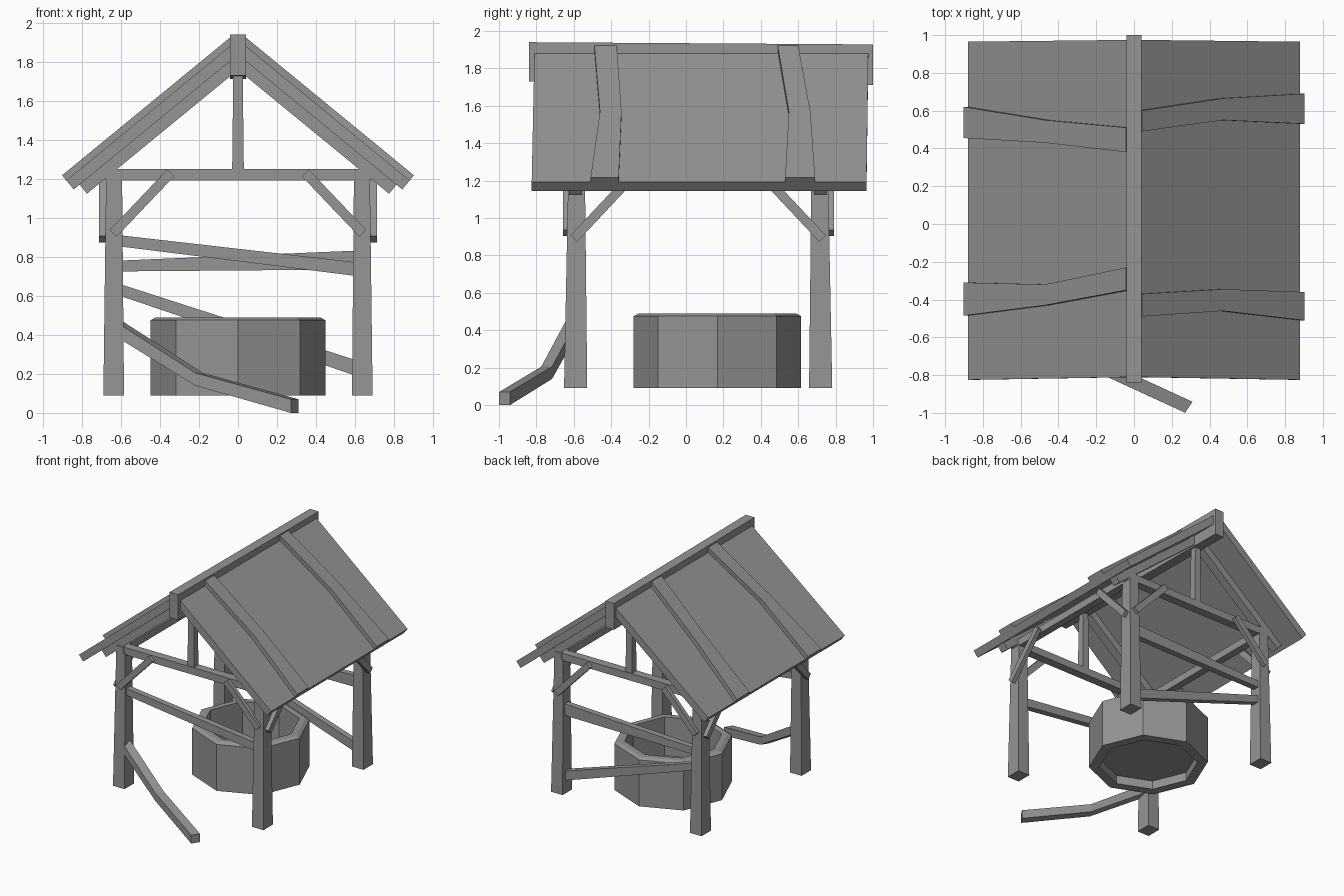
import bpy, bmesh, math
from mathutils import Vector

if "Cube" in bpy.data.objects:
    bpy.data.objects.remove(bpy.data.objects["Cube"], do_unlink=True)

grey = bpy.data.materials.new("plain grey")
grey.use_nodes = True
grey.diffuse_color = (0.3, 0.3, 0.3, 1)
grey.node_tree.nodes["Principled BSDF"].inputs["Base Color"].default_value = (0.3, 0.3, 0.3, 1)


def loft(name, rings, closed=False):
    """Skin a list of equal point rings; cap the ends unless closed."""
    bm = bmesh.new()
    rows = [[bm.verts.new(p) for p in ring] for ring in rings]
    n = len(rows[0])
    pairs = list(zip(rows, rows[1:] + rows[:1])) if closed else list(zip(rows, rows[1:]))
    for a, b in pairs:
        for i in range(n):
            j = (i + 1) % n
            bm.faces.new((a[i], a[j], b[j], b[i]))
    if not closed:
        bm.faces.new(rows[0])
        bm.faces.new(rows[-1])
    bmesh.ops.recalc_face_normals(bm, faces=bm.faces[:])
    mesh = bpy.data.meshes.new(name)
    bm.to_mesh(mesh)
    bm.free()
    mesh.materials.append(grey)
    obj = bpy.data.objects.new(name, mesh)
    bpy.context.collection.objects.link(obj)
    return obj


def flat_ring(x, y, z, hx, hy):
    return [(x + i * hx, y + j * hy, z) for i, j in ((-1, -1), (1, -1), (1, 1), (-1, 1))]


def rail(name, stations, width, side):
    """Plank with upright ends; stations are (x, y, bottom, top)."""
    s = Vector(side).normalized() * width / 2
    loft(name, [[(x - s.x, y - s.y, lo), (x + s.x, y + s.y, lo),
                 (x + s.x, y + s.y, hi), (x - s.x, y - s.y, hi)]
                for x, y, lo, hi in stations])


def bar(name, a, b, width, depth, depth_axis):
    """Square-ended bar between two points."""
    a, b, d = Vector(a), Vector(b), Vector(depth_axis)
    w = (b - a).cross(d).normalized() * width / 2
    d = d * depth / 2
    loft(name, [[p - w - d, p + w - d, p + w + d, p - w + d] for p in (a, b)])


SLOPE = 0.82
NORMAL = Vector((SLOPE, 0, 1)).normalized()


def roof_layer(name, side, stations, low, high):
    """Board on the roof slope; stations are (x, y0, y1), heights along the normal."""
    rings = []
    for x, y0, y1 in stations:
        base = Vector((x, 0, 1.913 - SLOPE * x))
        pts = [base + NORMAL * h + Vector((0, y, 0))
               for h, y in ((low, y0), (low, y1), (high, y1), (high, y0))]
        rings.append([(p.x * side, p.y, p.z) for p in pts])
    loft(name, rings)


# Posts, trusses and braces at the front and back
FRONT, BACK = -0.59, 0.72
for end, y, out in (("front", FRONT, -1), ("back", BACK, 1)):
    face = -0.64 if out < 0 else 0.775
    bar(end + "_tie_beam", (-0.68, y, 1.22), (0.68, y, 1.22), 0.06, 0.07, (0, 1, 0))
    loft(end + "_king_post", [flat_ring(0, y, 1.24, 0.03, 0.03), flat_ring(0, y, 1.76, 0.024, 0.025)])
    for side, s in (("left", 1), ("right", -1)):
        tag = end + "_" + side
        loft(tag + "_post", [flat_ring(s * 0.637, y, 0.09, 0.053, 0.062),
                             flat_ring(s * 0.635, y - 0.005 * out, 1.2, 0.041, 0.045)])
        bar(tag + "_brace", (s * 0.64, face, 0.92), (s * 0.345, face, 1.23), 0.05, 0.035, (0, 1, 0))
        bar(tag + "_side_brace", (s * 0.695, y + out * 0.01, 0.89),
            (s * 0.695, y - out * 0.3, 1.22), 0.05, 0.035, (1, 0, 0))
        roof_layer(tag + "_rafter", s, [(0, y - 0.035, y + 0.035), (0.85, y - 0.035, y + 0.035)], -0.12, -0.06)

# Roof panels, side plates and bent battens
battens = {
    1: [[(0.02, -0.49, -0.37), (0.45, -0.46, -0.345), (0.88, -0.51, -0.36)],
        [(0.02, 0.49, 0.6), (0.45, 0.55, 0.665), (0.88, 0.53, 0.69)]],
    -1: [[(0.02, -0.35, -0.23), (0.45, -0.43, -0.32), (0.88, -0.485, -0.31)],
         [(0.02, 0.38, 0.51), (0.45, 0.43, 0.55), (0.88, 0.455, 0.62)]],
}
for side, s in (("left", 1), ("right", -1)):
    bar(side + "_wall_plate", (s * 0.64, -0.63, 1.22), (s * 0.64, 0.76, 1.22), 0.06, 0.06, (1, 0, 0))
    roof_layer(side + "_roof_panel", s, [(0, -0.81, 0.975), (0.88, -0.825, 0.965)], -0.06, 0)
    for i, stations in enumerate(battens[s]):
        roof_layer(side + "_batten_" + ("front", "back")[i], s, stations, -0.005, 0.034)

rail("ridge_beam", [(0, -0.84, 1.73, 1.94), (0, 1.0, 1.71, 1.928)], 0.08, (1, 0, 0))

# Crooked rails
rail("front_rail", [(-0.62, FRONT, 0.855, 0.912), (0.62, FRONT, 0.7, 0.77)], 0.05, (0, 1, 0))
rail("back_upper_rail", [(-0.62, BACK, 0.725, 0.78), (0.62, BACK, 0.735, 0.832)], 0.05, (0, 1, 0))
rail("back_lower_rail", [(-0.62, BACK, 0.605, 0.665), (0.62, BACK, 0.185, 0.265)], 0.05, (0, 1, 0))
rail("fallen_rail", [(-0.62, -0.6, 0.4, 0.475), (-0.2, -0.745, 0.14, 0.205),
                     (0.29, -0.97, 0, 0.07)], 0.07, (0.04, 0.06, 0))


# Eight-sided well with an inner floor
def octagon(r, z):
    return [(r * math.cos(k * math.pi / 4), 0.168 + r * math.sin(k * math.pi / 4), z) for k in range(8)]


loft("well_wall", [octagon(r, z) for r, z in
                   ((0.448, 0.09), (0.448, 0.475), (0.42, 0.49), (0.37, 0.49), (0.37, 0.09))], closed=True)
loft("well_floor", [octagon(0.372, 0.16), octagon(0.372, 0.17)])
